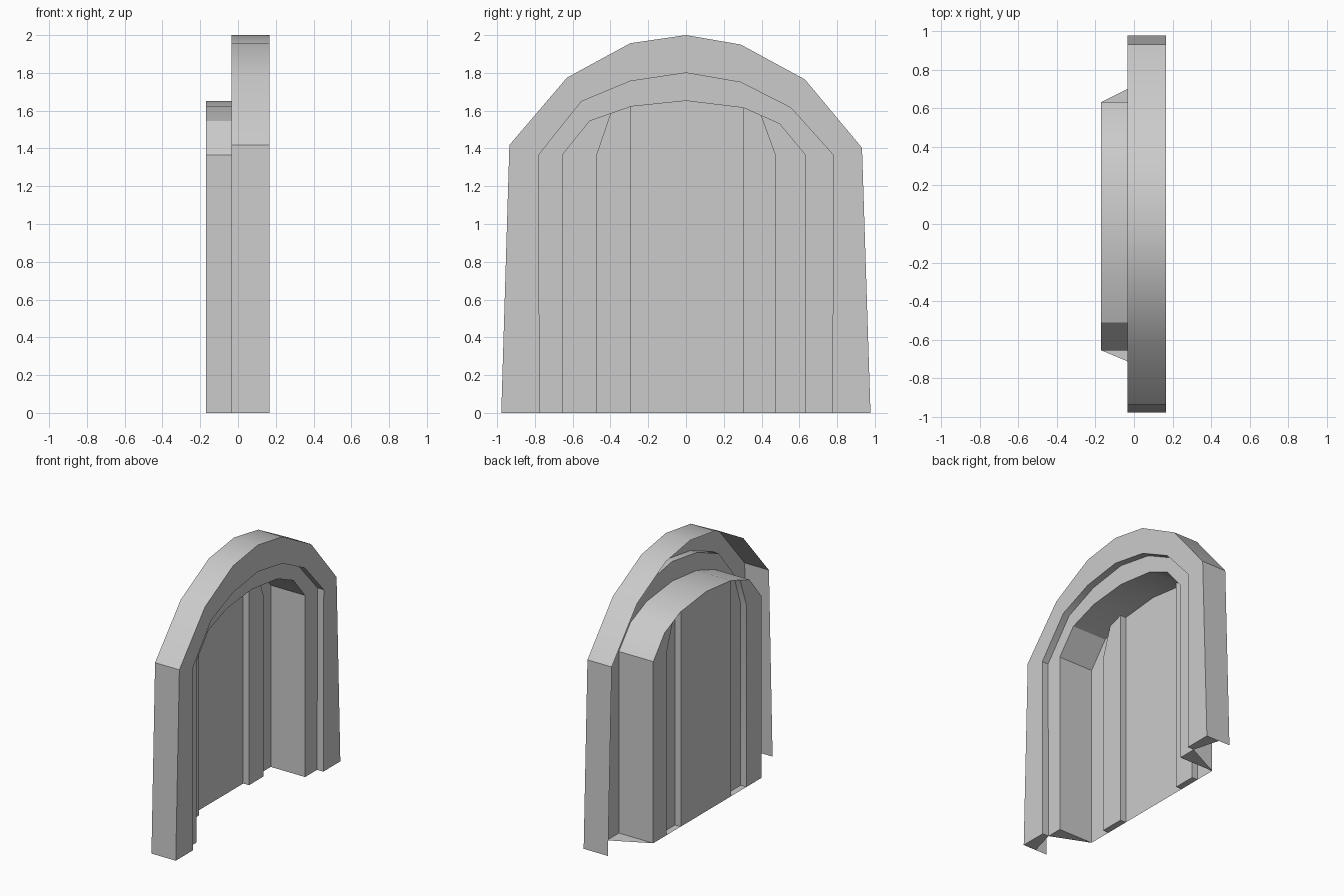
import bpy, bmesh, math

if "Cube" in bpy.data.objects:
    bpy.data.objects.remove(bpy.data.objects["Cube"])

# Arch outlines as (y, z), from the -y foot over the top to the +y foot
OUTER = [(-.978, 0), (-.935, 1.418), (-.63, 1.775), (-.295, 1.957), (0, 2),
         (.29, 1.95), (.63, 1.765), (.932, 1.403), (.977, 0)]
INNER = [(-.775, 0), (-.78, 1.365), (-.555, 1.648), (-.295, 1.756), (0, 1.80),
         (.29, 1.75), (.555, 1.615), (.78, 1.365), (.775, 0)]
REVEAL = [(-.655, 0), (-.655, 1.365), (-.51, 1.545), (-.29, 1.622), (0, 1.652),
          (.305, 1.615), (.495, 1.53), (.632, 1.365), (.632, 0)]
FRONT, STEP, RIM, RIB, BACK = .167, .115, -.035, -.122, -.17


def at(x, outline):
    return [(x, y, z) for y, z in outline]


def loft(bm, rings):
    """Bridge successive open outlines with quads."""
    rows = [[bm.verts.new(p) for p in r] for r in rings]
    for a, b in zip(rows, rows[1:]):
        for i in range(len(a) - 1):
            bm.faces.new((a[i], b[i], b[i + 1], a[i + 1]))


def face(bm, pts):
    bm.faces.new([bm.verts.new(p) for p in pts])


def finish(bm, name):
    bmesh.ops.remove_doubles(bm, verts=bm.verts, dist=.0005)
    me = bpy.data.meshes.new(name)
    bm.to_mesh(me)
    bm.free()
    ob = bpy.data.objects.new(name, me)
    bpy.context.collection.objects.link(ob)
    bpy.ops.object.select_all(action='DESELECT')
    bpy.context.view_layer.objects.active = ob
    ob.select_set(True)
    bpy.ops.object.shade_smooth_by_angle(angle=math.radians(30))


# Stepped arch shell, open at the back of the rim
bm = bmesh.new()
loft(bm, [at(RIM, OUTER), at(FRONT, OUTER), at(FRONT, INNER),
          at(STEP, INNER), at(STEP, REVEAL), at(BACK, REVEAL)])
finish(bm, "arch_frame")

# Underside caps of the two jambs
bm = bmesh.new()
for i, order in ((0, -1), (-1, 1)):
    o, n, r = OUTER[i][0], INNER[i][0], REVEAL[i][0]
    face(bm, [(FRONT, o, 0), (FRONT, n, 0), (STEP, n, 0), (.06, o, 0)][::-order])
    face(bm, [(STEP, n, 0), (STEP, r, 0), (BACK, r, 0)][::-order])
finish(bm, "jamb_feet")

# Door sheet: flat centre, a raised rib each side, flat margins
bm = bmesh.new()
face(bm, at(BACK, [(-.29, 0), (.305, 0), REVEAL[5], REVEAL[4], REVEAL[3]]))
for side, hip, shoulder, inner, peak in (
        (-1, REVEAL[1], REVEAL[2], REVEAL[3], (-.40, 1.5835)),
        (1, REVEAL[7], REVEAL[6], REVEAL[5], (.40, 1.5725))):
    edge = [(side * .475, 0), (side * .475, 1.365), peak]
    inner_edge = [(inner[0], 0), inner]
    margin = [(hip[0], 0)] + edge + [shoulder, hip]
    rib = edge[:1] + inner_edge + edge[:0:-1]
    for x, outline in ((BACK, margin), (RIB, rib)):
        face(bm, at(x, outline[::-side]))
    # rib side walls and underside
    for line in (edge, inner_edge):
        for p, q in zip(line, line[1:]):
            face(bm, [(BACK, *p), (RIB, *p), (RIB, *q), (BACK, *q)])
    face(bm, [(BACK, *edge[0]), (BACK, inner[0], 0),
              (RIB, inner[0], 0), (RIB, *edge[0])])
bmesh.ops.remove_doubles(bm, verts=bm.verts, dist=.0005)
bmesh.ops.recalc_face_normals(bm, faces=bm.faces)
bm.faces.ensure_lookup_table()
if bm.faces[0].normal.x < 0:
    bmesh.ops.reverse_faces(bm, faces=bm.faces)
finish(bm, "door_panel")
